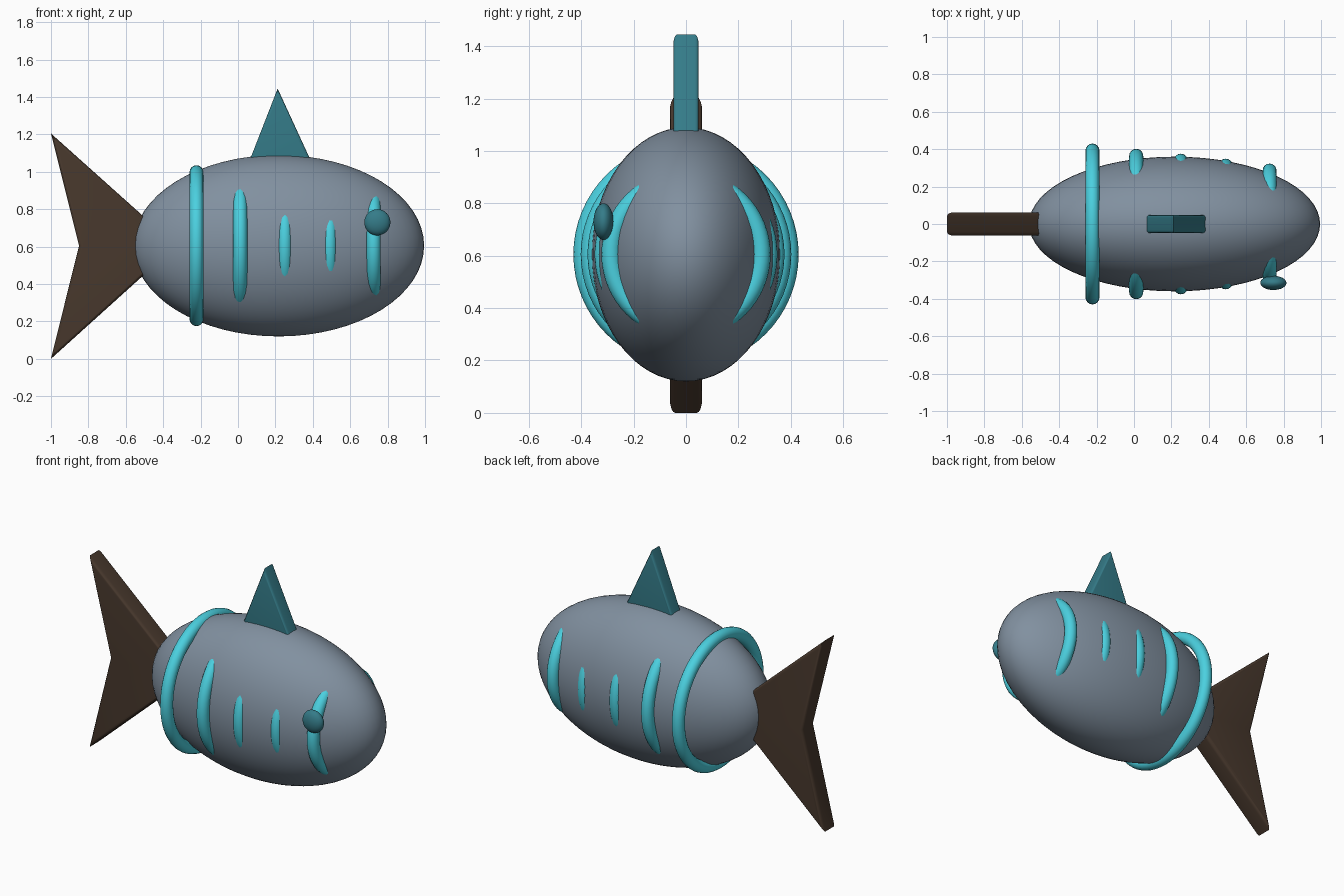
import bpy, bmesh, math

if "Cube" in bpy.data.objects:
    bpy.data.objects.remove(bpy.data.objects["Cube"])

CZ = 0.605  # height of the body axis


def material(name, rgb):
    m = bpy.data.materials.new(name)
    m.diffuse_color = (*rgb, 1)
    m.use_nodes = True
    m.node_tree.nodes["Principled BSDF"].inputs["Base Color"].default_value = m.diffuse_color
    return m


def finish(name, mat):
    ob = bpy.context.object
    ob.name = name
    ob.data.materials.append(mat)
    bpy.ops.object.shade_smooth_by_angle(angle=math.radians(35))
    return ob


def ellipsoid(name, loc, radii, mat, seg):
    bpy.ops.mesh.primitive_uv_sphere_add(segments=seg, ring_count=seg // 2, location=loc,
                                         rotation=(0, 0, 0))
    bpy.context.object.scale = radii
    bpy.ops.object.transform_apply(location=False, rotation=False, scale=True)
    return finish(name, mat)


def plate(name, outline, half, bevel, mat):
    # Upright plate from an x-z outline, rims of both faces rounded
    bm = bmesh.new()
    face = bm.faces.new([bm.verts.new((x, -half, z)) for x, z in outline])
    ext = bmesh.ops.extrude_face_region(bm, geom=[face], use_keep_orig=True)
    for v in ext["geom"]:
        if isinstance(v, bmesh.types.BMVert):
            v.co.y = half
    bmesh.ops.recalc_face_normals(bm, faces=bm.faces[:])
    rims = [e for e in bm.edges if abs(e.verts[0].co.y - e.verts[1].co.y) < 1e-5]
    bmesh.ops.bevel(bm, geom=rims, offset=bevel, segments=4, profile=0.5, affect='EDGES')
    me = bpy.data.meshes.new(name)
    bm.to_mesh(me)
    bm.free()
    ob = bpy.data.objects.new(name, me)
    bpy.context.collection.objects.link(ob)
    bpy.ops.object.select_all(action='DESELECT')
    ob.select_set(True)
    bpy.context.view_layer.objects.active = ob
    return finish(name, mat)


slate = material("slate", (0.22, 0.28, 0.35))
cyan = material("cyan", (0.07, 0.63, 0.74))
teal = material("teal", (0.035, 0.20, 0.25))
brown = material("brown", (0.065, 0.04, 0.026))

# Body
ellipsoid("body", (0.217, 0, CZ), (0.778, 0.36, 0.485), slate, 64)

# Round stripes: position along the body and outer radius
for i, (x, r) in enumerate([(-0.222, 0.43), (0.012, 0.402), (0.25, 0.376),
                            (0.49, 0.349), (0.725, 0.323)]):
    tube = 0.0375
    bpy.ops.mesh.primitive_torus_add(major_radius=r - tube, minor_radius=tube,
                                     major_segments=64, minor_segments=16,
                                     location=(x, 0, CZ), rotation=(0, math.pi / 2, 0))
    finish(f"stripe_{i + 1}", cyan)

# Single eye on the front side
ellipsoid("eye", (0.745, -0.315, 0.73), (0.07, 0.038, 0.07), teal, 32)

# Forked tail, running into the body
plate("tail_fin", [(-1, 0), (-0.33, CZ), (-1, 1.205), (-0.85, CZ)], 0.062, 0.02, brown)

# Back fin
plate("back_fin", [(0.05, 1.03), (0.403, 1.03), (0.212, 1.445)], 0.048, 0.015, teal)
